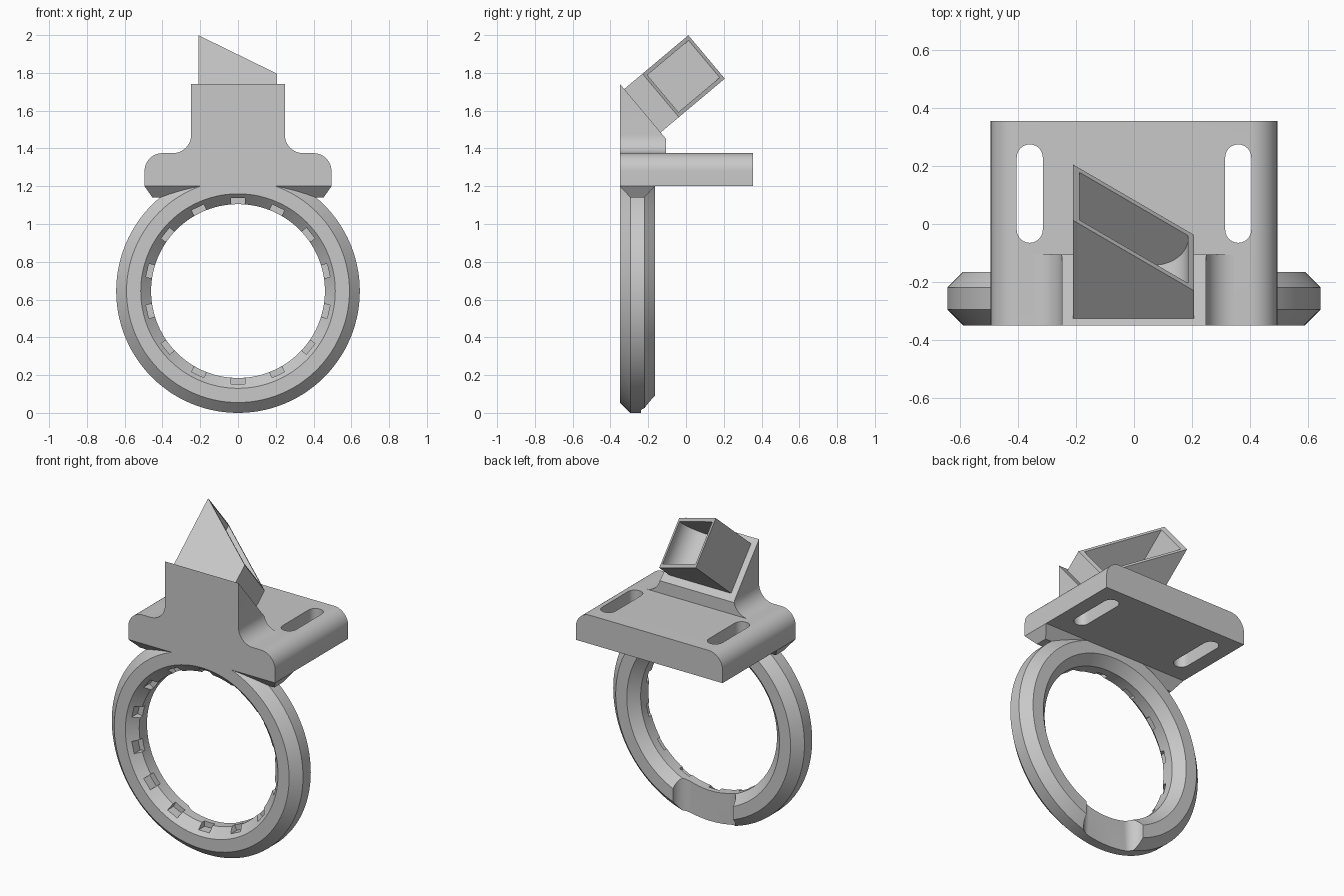
import bpy, bmesh
from math import sin, cos, pi, radians
from mathutils import Matrix, Vector

old = bpy.data.objects.get("Cube")
if old:
    bpy.data.objects.remove(old, do_unlink=True)

grey = bpy.data.materials.new("plain_grey")
grey.use_nodes = True
grey.diffuse_color = (0.58, 0.58, 0.58, 1)
grey.node_tree.nodes["Principled BSDF"].inputs["Base Color"].default_value = grey.diffuse_color

FRONT, BACK = -0.35, 0.355
RING_BACK = -0.165
RING_Z = 0.645


def finish(bm, name):
    bmesh.ops.recalc_face_normals(bm, faces=bm.faces)
    mesh = bpy.data.meshes.new(name)
    bm.to_mesh(mesh)
    bm.free()
    mesh.materials.append(grey)
    obj = bpy.data.objects.new(name, mesh)
    bpy.context.collection.objects.link(obj)
    return obj


def extrude(bm, pts, place, start, end):
    """Solid from a flat outline; place(a, b, t) gives the position."""
    lo = [bm.verts.new(place(a, b, start)) for a, b in pts]
    hi = [bm.verts.new(place(a, b, end)) for a, b in pts]
    bm.faces.new(lo)
    bm.faces.new(hi)
    for i in range(len(pts)):
        j = (i + 1) % len(pts)
        bm.faces.new((lo[i], lo[j], hi[j], hi[i]))


def arc(cx, cy, r, a0, a1, n=12):
    angles = [radians(a0 + (a1 - a0) * i / n) for i in range(n + 1)]
    return [(cx + r * cos(a), cy + r * sin(a)) for a in angles]


def select(obj):
    bpy.ops.object.select_all(action='DESELECT')
    obj.select_set(True)
    bpy.context.view_layer.objects.active = obj


def cut(obj, cutter):
    cutter.hide_render = True
    mod = obj.modifiers.new("cut", 'BOOLEAN')
    mod.operation = 'DIFFERENCE'
    mod.solver = 'EXACT'
    mod.object = cutter
    select(obj)
    bpy.ops.object.modifier_apply(modifier=mod.name)
    bpy.data.objects.remove(cutter, do_unlink=True)


def smooth(obj):
    select(obj)
    bpy.ops.object.shade_smooth_by_angle(angle=radians(25))


def along_y(a, b, t):
    return Vector((a, t, b))


def along_z(a, b, t):
    return Vector((a, b, t))


# Ring with an eight-sided section
inner, outer, c = 0.46, 0.645, 0.055
section = [(inner + c, FRONT), (outer - c, FRONT), (outer, FRONT + c), (outer, RING_BACK - c),
           (outer - c, RING_BACK), (inner + c, RING_BACK), (inner, RING_BACK - c), (inner, FRONT + c)]
SEG = 112
bm = bmesh.new()
loops = []
for i in range(SEG):
    a = 2 * pi * i / SEG
    loops.append([bm.verts.new((r * sin(a), y, RING_Z + r * cos(a))) for r, y in section])
for i in range(SEG):
    p, q = loops[i], loops[(i + 1) % SEG]
    for k in range(8):
        m = (k + 1) % 8
        bm.faces.new((p[k], p[m], q[m], q[k]))
ring = finish(bm, "ring")

# Notches around the front inner edge
bm = bmesh.new()
for i in range(14):
    turn = Matrix.Translation((0, 0, RING_Z)) @ Matrix.Rotation(2 * pi * i / 14, 4, 'Y')
    box = Matrix.Translation((0, -0.315, 0.46)) @ Matrix.Diagonal((0.072, 0.09, 0.064, 1))
    bmesh.ops.create_cube(bm, size=1, matrix=turn @ box)
cut(ring, finish(bm, "notch_cutter"))

# Shallow scoop in the back of the ring at the bottom
bm = bmesh.new()
scoop = [(0.21, -0.1)] + arc(0.13, -0.165, 0.073, 0, -90, 8)
scoop += [(-x, y) for x, y in reversed(scoop)]
extrude(bm, scoop, along_z, -0.1, 0.3)
cut(ring, finish(bm, "scoop_cutter"))
smooth(ring)

# Mounting plate with rounded upper edges
bm = bmesh.new()
half = [(0.495, 1.2)] + arc(0.4, 1.28, 0.095, 0, 90)
extrude(bm, half + [(-x, z) for x, z in reversed(half)], along_y, FRONT, BACK)
plate = finish(bm, "mounting_plate")

# Slots through the plate
bm = bmesh.new()
for x in (-0.36, 0.36):
    slot = arc(x, 0.23, 0.045, 0, 180) + arc(x, -0.02, 0.045, 180, 360)
    extrude(bm, slot, along_z, 1.1, 1.5)
cut(plate, finish(bm, "slot_cutter"))
smooth(plate)

# Tower with flared foot and sloping back
bm = bmesh.new()
half = [(0.345, 1.36)] + arc(0.345, 1.472, 0.097, 270, 180) + [(0.248, 1.742)]
extrude(bm, half + [(-x, z) for x, z in reversed(half)], along_y, FRONT, -0.105)
W = Vector((0, cos(radians(40)), sin(radians(40))))
V = Vector((0, sin(radians(40)), -cos(radians(40))))
res = bmesh.ops.bisect_plane(bm, geom=bm.verts[:] + bm.edges[:] + bm.faces[:],
                             plane_co=(0, FRONT, 1.742), plane_no=W, clear_outer=True)
bmesh.ops.holes_fill(bm, edges=[e for e in bm.edges if e.is_boundary], sides=0)
smooth(finish(bm, "tower"))

# Tilted hollow box with an oblique open end
ORIGIN = Vector((0, -0.33, 1.712))


def tilted(a, b, t):
    return ORIGIN + Vector((a, 0, 0)) + W * b + V * t


bm = bmesh.new()
extrude(bm, [(-0.21, -0.02), (0.207, -0.02), (0.207, 0.13), (-0.21, 0.447)], tilted, 0, 0.3)
hood = finish(bm, "tilted_box")
bm = bmesh.new()
hollow = [(-0.188, 0.6), (-0.188, 0.012)] + arc(0.067, 0.132, 0.12, 270, 360) + [(0.187, 0.6)]
extrude(bm, hollow, tilted, 0.022, 0.278)
cut(hood, finish(bm, "hollow_cutter"))
smooth(hood)

# Tapered rib joining the plate to the ring
bm = bmesh.new()
rows = []
for z, x, inset in ((1.225, 0.495, 0), (1.2, 0.495, 0), (1.14, 0.453, c)):
    f, b = FRONT + inset, RING_BACK - inset
    rows.append([bm.verts.new(p) for p in ((-x, f, z), (x, f, z), (x, b, z), (-x, b, z))])
bm.faces.new(rows[0])
bm.faces.new(rows[-1])
for p, q in zip(rows, rows[1:]):
    for k in range(4):
        m = (k + 1) % 4
        bm.faces.new((p[k], p[m], q[m], q[k]))
finish(bm, "support_rib")
